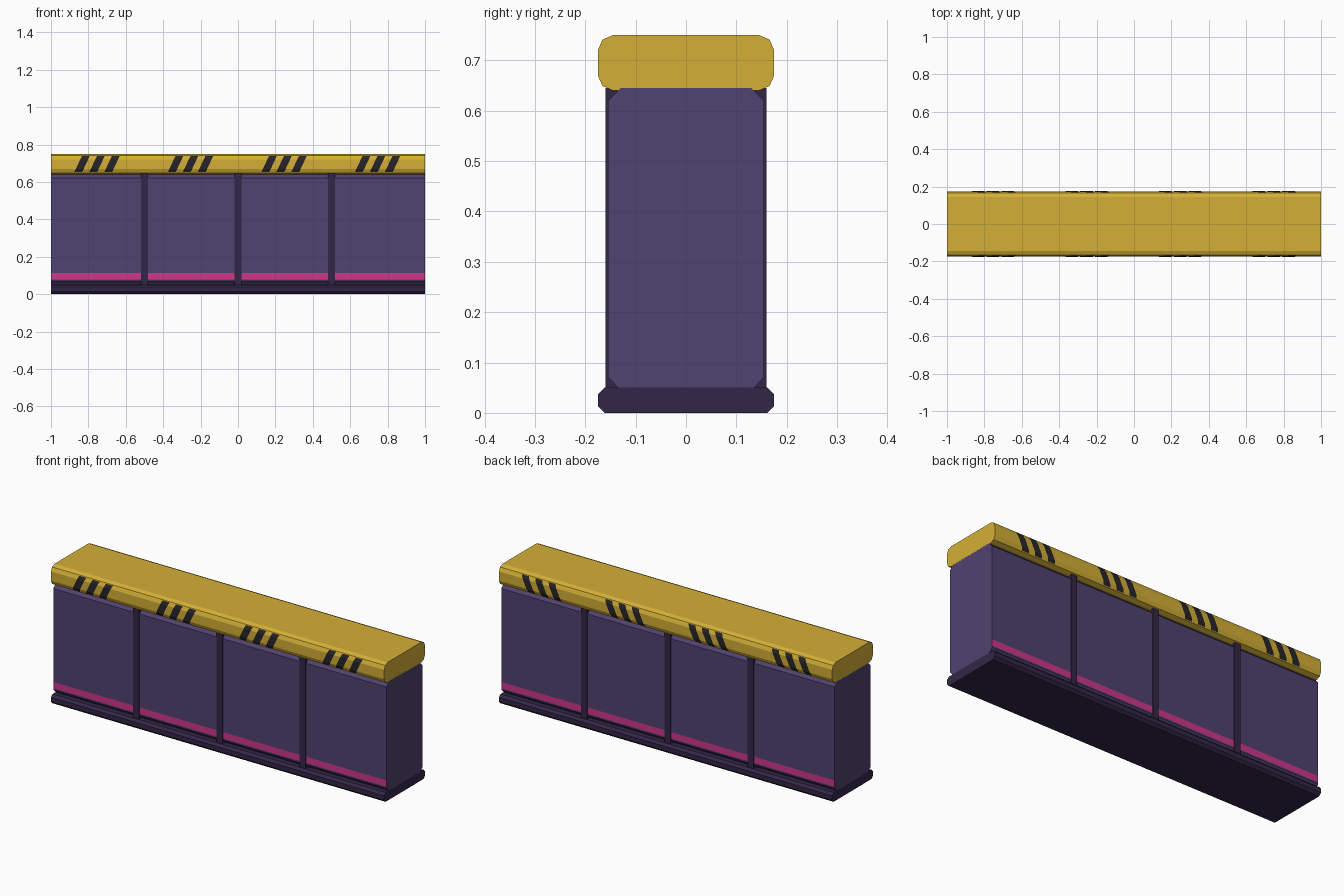
import bpy, bmesh

if "Cube" in bpy.data.objects:
    bpy.data.objects.remove(bpy.data.objects["Cube"])


def srgb(r, g, b):
    lin = lambda c: c / 12.92 if c <= 0.04045 else ((c + 0.055) / 1.055) ** 2.4
    return (lin(r / 255), lin(g / 255), lin(b / 255), 1)


def material(name, rgb):
    m = bpy.data.materials.new(name)
    m.diffuse_color = srgb(*rgb)
    m.use_nodes = True
    m.node_tree.nodes["Principled BSDF"].inputs["Base Color"].default_value = m.diffuse_color
    return m


GOLD = material("gold", (212, 175, 55))
PURPLE = material("purple", (80, 66, 112))
DARK = material("dark purple", (51, 38, 71))
PINK = material("pink", (206, 54, 138))
BLACK = material("charcoal", (38, 36, 40))


def finish(bm, name, *mats):
    bmesh.ops.recalc_face_normals(bm, faces=bm.faces)
    me = bpy.data.meshes.new(name)
    bm.to_mesh(me)
    bm.free()
    ob = bpy.data.objects.new(name, me)
    bpy.context.collection.objects.link(ob)
    for m in mats:
        me.materials.append(m)
    return ob


def extrude_profile(name, half, x0, x1, *mats):
    """Mirror a (y, z) half profile across y and sweep it along x."""
    ring = half + [(-y, z) for y, z in reversed(half)]
    bm = bmesh.new()
    a = [bm.verts.new((x0, y, z)) for y, z in ring]
    b = [bm.verts.new((x1, y, z)) for y, z in ring]
    bm.faces.new(a)
    bm.faces.new(b)
    for i in range(len(ring)):
        j = (i + 1) % len(ring)
        bm.faces.new((a[i], a[j], b[j], b[i]))
    return finish(bm, name, *mats)


# Base plinth with chamfered long edges
extrude_profile("base", [(0.162, 0), (0.175, 0.013), (0.175, 0.037), (0.162, 0.05)], -1, 1, DARK)

# Body, with the pink accent band cut into both long sides
body = extrude_profile("body", [(0.13, 0.045), (0.155, 0.071), (0.155, 0.079), (0.155, 0.113),
                                (0.155, 0.62), (0.13, 0.645)], -1, 1, PURPLE, PINK)
for p in body.data.polygons:
    if abs(p.normal.y) > 0.9 and 0.08 < p.center.z < 0.112:
        p.material_index = 1

# Rounded padded cap
CAP = [(0.145, 0.64), (0.166, 0.649), (0.175, 0.67), (0.175, 0.72), (0.166, 0.741), (0.145, 0.75)]
extrude_profile("cap", CAP, -1, 1, GOLD)

# Panel dividers
for i, x in enumerate((-0.5, 0, 0.5)):
    extrude_profile(f"divider_{i + 1}", [(0.16, 0.045), (0.16, 0.645)], x - 0.0175, x + 0.0175, DARK)

# Slanted hazard stripes that follow the cap surface, front and back
STRIPE = [(0.1679, 0.653), (0.1758, 0.67), (0.1758, 0.72), (0.1683, 0.738)]
bm = bmesh.new()
for side in (-1, 1):
    for group in (-0.75, -0.25, 0.25, 0.75):
        for k in (-1, 0, 1):
            rows = []
            for y, z in STRIPE:
                cx = group - 0.004 + k * 0.08 + (z - 0.695) * 0.47
                rows.append([bm.verts.new((cx + s * 0.021, side * y, z)) for s in (-1, 1)])
            for (a, b), (c, d) in zip(rows, rows[1:]):
                f = bm.faces.new((a, b, d, c))
                f.normal_update()
                if f.normal.y * side < 0:
                    f.normal_flip()
me = bpy.data.meshes.new("hazard_stripes")
bm.to_mesh(me)
bm.free()
me.materials.append(BLACK)
stripes = bpy.data.objects.new("hazard_stripes", me)
bpy.context.collection.objects.link(stripes)
